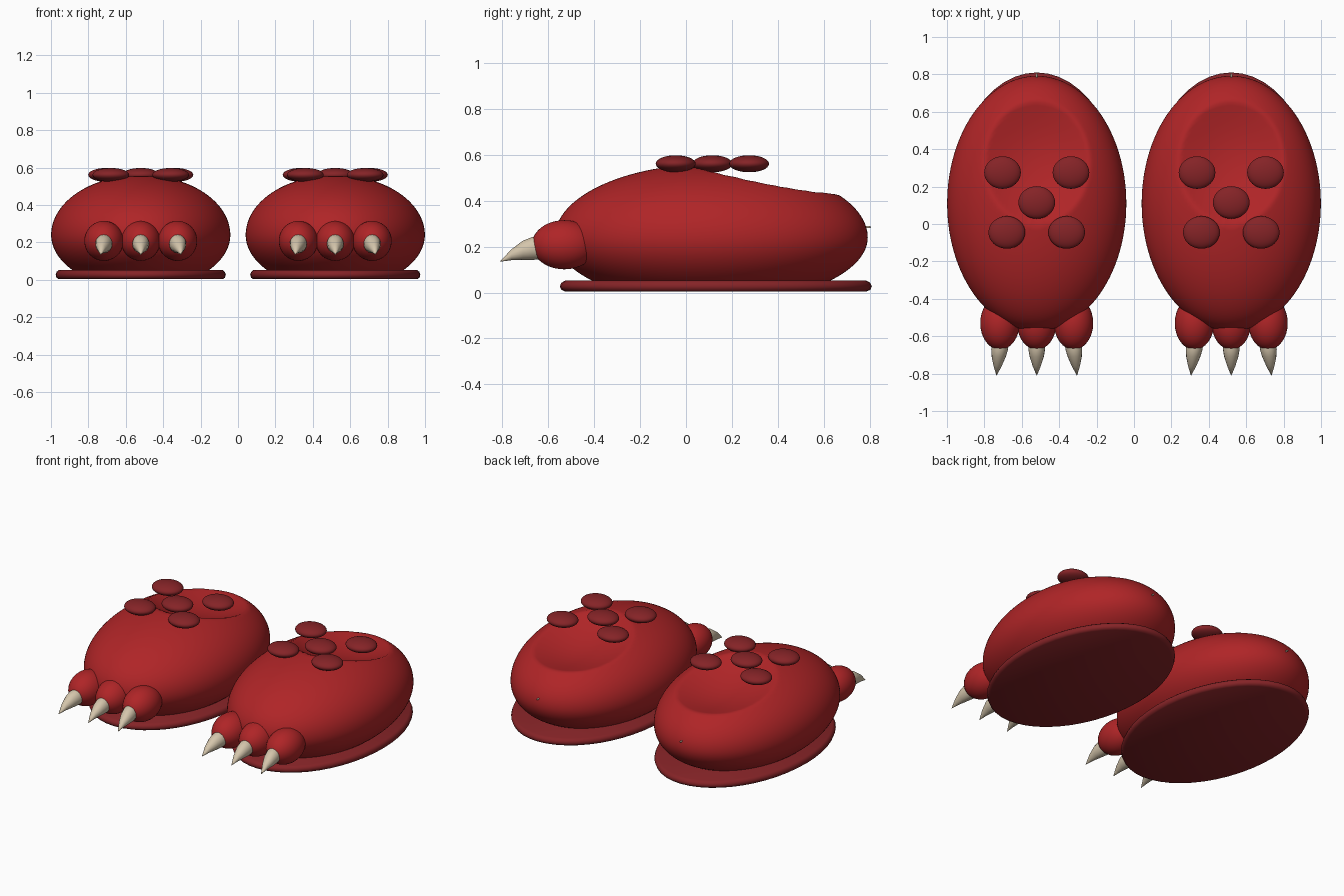
import bpy, bmesh, math
from mathutils import Vector

if "Cube" in bpy.data.objects:
    bpy.data.objects.remove(bpy.data.objects["Cube"])


def material(name, rgb):
    m = bpy.data.materials.new(name)
    m.diffuse_color = (*rgb, 1)
    m.use_nodes = True
    m.node_tree.nodes["Principled BSDF"].inputs["Base Color"].default_value = m.diffuse_color
    return m


RED = material("plush red", (0.43, 0.018, 0.020))
DARK = material("dark red", (0.235, 0.017, 0.020))
BONE = material("claw ivory", (0.66, 0.56, 0.41))


def finish(name, bm, mat, angle=50):
    bmesh.ops.recalc_face_normals(bm, faces=bm.faces[:])
    me = bpy.data.meshes.new(name)
    bm.to_mesh(me)
    bm.free()
    me.materials.append(mat)
    ob = bpy.data.objects.new(name, me)
    bpy.context.collection.objects.link(ob)
    bpy.ops.object.select_all(action='DESELECT')
    ob.select_set(True)
    bpy.context.view_layer.objects.active = ob
    bpy.ops.object.shade_smooth_by_angle(angle=math.radians(angle))
    return ob


def ellipsoid(centre, radii, u=32, v=20):
    bm = bmesh.new()
    bmesh.ops.create_uvsphere(bm, u_segments=u, v_segments=v, radius=1)
    for vert in bm.verts:
        vert.co = Vector(c + r * p for c, r, p in zip(centre, radii, vert.co))
    return bm


def loft(rings, n):
    """Closed skin through rings of points, each ring given as a function of angle."""
    bm = bmesh.new()
    loops = [[bm.verts.new(ring(2 * math.pi * i / n)) for i in range(n)] for ring in rings]
    for a, b in zip(loops, loops[1:]):
        for i in range(n):
            j = (i + 1) % n
            bm.faces.new((a[i], a[j], b[j], b[i]))
    bm.faces.new(loops[0])
    bm.faces.new(loops[-1])
    return bm


def body(cx):
    # Plump shell with a flattened base and a hollow for the foot
    bm = ellipsoid((0, 0, 0), (1, 1, 1), 112, 72)
    for v in bm.verts:
        x, y, z = v.co
        x, y = x * 0.479, 0.11 + y * 0.682
        z = 0.24 + z * (0.32 if z > 0 else 0.29)
        r2 = (x / 0.28) ** 2 + ((y - 0.33) / 0.33) ** 2
        if z > 0.3 and r2 < 1:
            z -= 0.13 * (1 - r2)
        v.co = (cx + x, y, max(z, 0.03))
    finish("slipper_body", bm, RED, 60)


def sole(cx):
    # Oval slab with rounded rim
    profile = [(0.965, 0.004), (0.99, 0.012), (1, 0.027), (0.99, 0.042), (0.965, 0.052)]
    rings = [lambda t, s=s, z=z: (cx + 0.455 * s * math.cos(t), 0.13 + 0.68 * s * math.sin(t), z)
             for s, z in profile]
    finish("sole", loft(rings, 48), DARK)


def claw(x, splay):
    # Tapered claw that droops towards its tip
    profile = [(-0.60, 0.195, 0.048), (-0.67, 0.192, 0.050), (-0.71, 0.184, 0.042),
               (-0.76, 0.165, 0.024), (-0.81, 0.135, 0.001)]
    rings = []
    for y, z, r in profile:
        px = x + splay * (-0.60 - y) / 0.21
        rings.append(lambda t, px=px, y=y, z=z, r=r:
                     (px + 0.9 * r * math.cos(t), y, z + r * math.sin(t)))
    finish("claw", loft(rings, 16), BONE)


for cx in (-0.52, 0.52):
    body(cx)
    sole(cx)
    # Toes and claws
    for side in (-1, 0, 1):
        finish("toe", ellipsoid((cx + side * 0.197, -0.53, 0.208), (0.105, 0.142, 0.107)), RED)
        claw(cx + side * 0.19, side * 0.025)
    # Raised spots on top
    for sx, sy in ((-0.183, 0.275), (0.183, 0.275), (0, 0.115), (-0.16, -0.045), (0.16, -0.045)):
        finish("spot", ellipsoid((cx + sx, sy, 0.561), (0.098, 0.087, 0.037)), DARK)
    # Tiny stud on the heel
    finish("heel_stud", ellipsoid((cx, 0.793, 0.285), (0.006, 0.014, 0.005), 8, 6), BONE)
